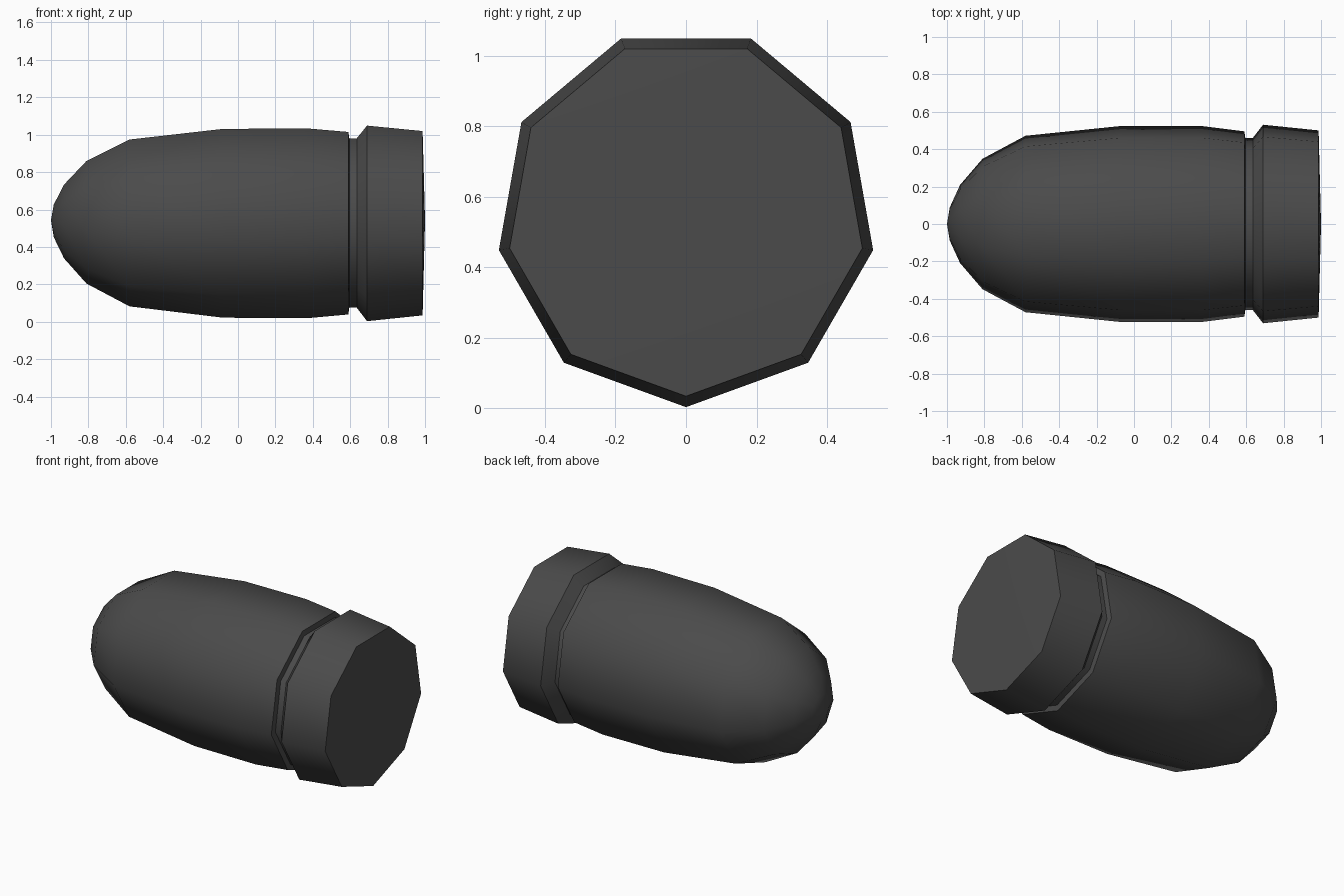
import bpy, bmesh, math

SIDES = 9
AXIS_Z = 0.542

if "Cube" in bpy.data.objects:
    bpy.data.objects.remove(bpy.data.objects["Cube"], do_unlink=True)

# Single dark metal colour
metal = bpy.data.materials.new("dark_grey_metal")
metal.use_nodes = True
colour = (0.07, 0.07, 0.07, 1)
metal.diffuse_color = colour
bsdf = next(n for n in metal.node_tree.nodes if n.type == 'BSDF_PRINCIPLED')
bsdf.inputs["Base Color"].default_value = colour


def revolve(name, profile):
    """Nine-sided shell along x from (x, radius, height factor); radius 0 is a pole."""
    bm = bmesh.new()
    rings = []
    for x, r, squash in profile:
        count = SIDES if r else 1
        angles = [math.tau * i / SIDES for i in range(count)]
        rings.append([bm.verts.new((x, r * math.sin(a), AXIS_Z - r * squash * math.cos(a)))
                      for a in angles])
    for a, b in zip(rings, rings[1:]):
        for i in range(SIDES):
            j = (i + 1) % SIDES
            if len(a) == 1:
                bm.faces.new((a[0], b[i], b[j]))
            elif len(b) == 1:
                bm.faces.new((a[i], b[0], a[j]))
            else:
                bm.faces.new((a[i], b[i], b[j], a[j]))
    bmesh.ops.recalc_face_normals(bm, faces=bm.faces)
    mesh = bpy.data.meshes.new(name)
    bm.to_mesh(mesh)
    bm.free()
    mesh.materials.append(metal)
    obj = bpy.data.objects.new(name, mesh)
    bpy.context.collection.objects.link(obj)
    bpy.ops.object.select_all(action='DESELECT')
    obj.select_set(True)
    bpy.context.view_layer.objects.active = obj
    # Rounds the nine sides while keeping the groove and base edges crisp
    bpy.ops.object.shade_smooth_by_angle(angle=math.radians(45))
    return obj


# Rounded nose, barrel and the step down into the groove
revolve("rounded_body", [
    (-1.0, 0, 1), (-0.985, 0.09, 1), (-0.93, 0.212, 0.96), (-0.81, 0.354, 0.955),
    (-0.58, 0.479, 0.96), (-0.08, 0.531, 0.98), (0.37, 0.531, 0.985),
    (0.59, 0.503, 1), (0.595, 0.467, 1), (0.635, 0.467, 1)])

# Flared base rim with a barely domed end
revolve("base_rim", [
    (0.635, 0.467, 1), (0.69, 0.539, 1), (0.987, 0.508, 1), (1.0, 0, 1)])
